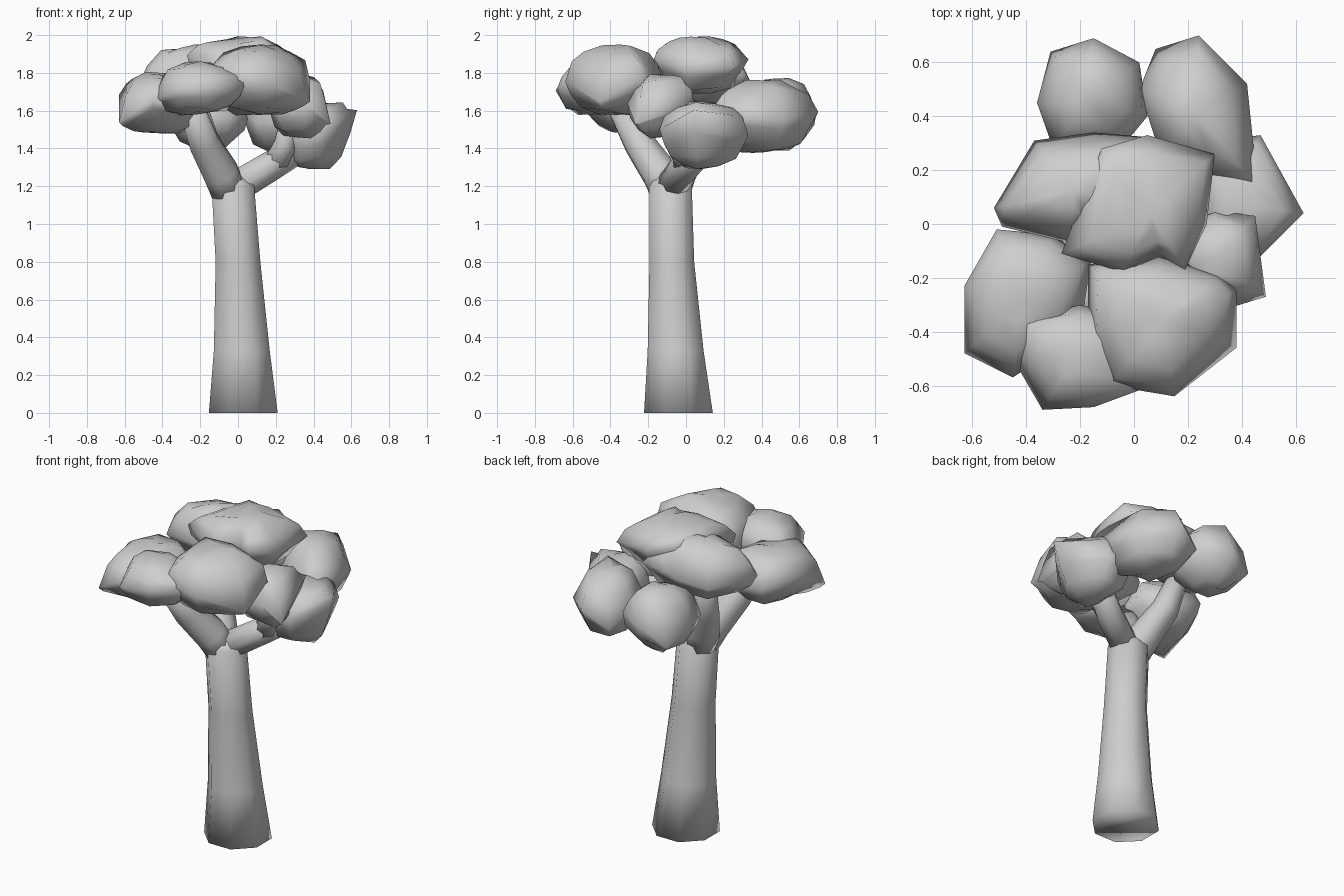
import bpy, bmesh, math, random
from mathutils import Vector

cube = bpy.data.objects.get("Cube")
if cube:
    bpy.data.objects.remove(cube, do_unlink=True)

random.seed(11)
grey = bpy.data.materials.new("plain_grey")
grey.use_nodes = True
colour = (0.62, 0.62, 0.62, 1)
grey.diffuse_color = colour
grey.node_tree.nodes["Principled BSDF"].inputs["Base Color"].default_value = colour


def loft(name, rings, bottom=None, top=None):
    """Skin closed rings of points; ends close to a point or a flat cap."""
    bm = bmesh.new()
    loops = [[bm.verts.new(p) for p in ring] for ring in rings]
    n = len(loops[0])
    for low, high in zip(loops, loops[1:]):
        for i in range(n):
            j = (i + 1) % n
            bm.faces.new((low[i], low[j], high[j], high[i]))
    for loop, tip in ((loops[0], bottom), (loops[-1], top)):
        if tip is None:
            bm.faces.new(loop)
        else:
            v = bm.verts.new(tip)
            for i in range(n):
                bm.faces.new((loop[i], loop[(i + 1) % n], v))
    bmesh.ops.recalc_face_normals(bm, faces=bm.faces)
    mesh = bpy.data.meshes.new(name)
    bm.to_mesh(mesh)
    bm.free()
    mesh.materials.append(grey)
    mesh.polygons.foreach_set("use_smooth", [True] * len(mesh.polygons))
    obj = bpy.data.objects.new(name, mesh)
    bpy.context.collection.objects.link(obj)
    return obj


def limb(name, path, radii, sides=8, level=False):
    """Tapered tube along a path; level keeps the rings horizontal."""
    pts = [Vector(p) for p in path]
    rings = []
    for k, (p, r) in enumerate(zip(pts, radii)):
        along = pts[min(k + 1, len(pts) - 1)] - pts[max(k - 1, 0)]
        if level:
            along = Vector((0, 0, 1))
        turn = Vector((0, 0, 1)).rotation_difference(along.normalized())
        ring = []
        for i in range(sides):
            a = math.tau * (i + 0.5) / sides
            ring.append(p + turn @ Vector((r * math.cos(a), r * math.sin(a), 0)))
        rings.append(ring)
    return loft(name, rings)


def leaf_clump(name, outline, low, rim, high):
    """Lumpy cushion; outline points are x, y and an optional lift of the corner."""
    n = len(outline)
    cx = sum(p[0] for p in outline) / n
    cy = sum(p[1] for p in outline) / n
    # scale of outline, height fraction (negative is below the rim)
    profile = ((0.42, -0.93), (0.72, -0.72), (0.9, -0.35), (1, 0),
               (0.86, 0.5), (0.66, 0.8), (0.33, 0.96))
    lift = [p[2] if len(p) > 2 else random.uniform(-0.04, 0.04) for p in outline]
    rings = []
    for s, h in profile:
        ring = []
        for (x, y, *_), t in zip(outline, lift):
            k = s if s == 1 else s * random.uniform(0.9, 1.06)
            z = rim + h * (high - rim if h > 0 else rim - low)
            z += t * s * (1 - abs(h)) + random.uniform(-0.018, 0.012)
            ring.append((cx + (x - cx) * k, cy + (y - cy) * k, z))
        rings.append(ring)
    return loft(name, rings, (cx, cy, low), (cx, cy, high))


# Trunk, flared at the foot
limb("trunk",
     [(0.028, -0.04, 0), (0.02, -0.055, 0.33), (0, -0.075, 0.8), (-0.027, -0.082, 1.2), (-0.03, -0.085, 1.25)],
     [0.197, 0.16, 0.128, 0.122, 0.08], level=True)

# Branches
limb("front_branch",
     [(-0.04, -0.085, 1.15), (-0.09, -0.14, 1.27), (-0.18, -0.25, 1.43), (-0.25, -0.35, 1.62)],
     [0.1, 0.1, 0.085, 0.07])
limb("back_branch",
     [(-0.04, -0.08, 1.15), (-0.1, -0.03, 1.28), (-0.18, 0.06, 1.45), (-0.24, 0.14, 1.7)],
     [0.1, 0.095, 0.08, 0.055])
limb("side_branch", [(-0.02, -0.085, 1.19), (0.18, 0, 1.31), (0.36, 0.11, 1.41)], [0.085, 0.08, 0.065])
limb("side_branch_fork", [(0.19, 0, 1.31), (0.25, -0.02, 1.42), (0.29, -0.08, 1.6)], [0.07, 0.065, 0.055])

# Foliage: plan outline, then underside, rim and top heights
leaf_clump("crown_left_clump",
           [(-.52, .06, 0), (-.37, .31), (-.15, .34), (.08, .32), (.1, .05), (-.16, -.02), (-.24, -.07), (-.49, -.01)],
           1.62, 1.75, 1.95)
leaf_clump("crown_top_clump",
           [(-.27, -.11, .08), (-.04, -.18), (.1, -.12), (.19, -.17), (.27, 0), (.3, .26, 0), (.05, .33), (-.12, .28, .08)],
           1.69, 1.83, 1.99)
leaf_clump("front_side_clump",
           [(-.63, -.23, .06), (-.51, -.02), (-.3, -.04), (-.16, -.14), (-.2, -.4), (-.45, -.57, .04), (-.63, -.48, -.08)],
           1.48, 1.63, 1.8)
leaf_clump("front_low_clump",
           [(-.45, -.5, -.04), (-.43, -.35), (-.2, -.3), (0, -.35), (.04, -.61, .03), (-.15, -.68), (-.34, -.69, 0)],
           1.58, 1.71, 1.86)
leaf_clump("front_large_clump",
           [(-.17, -.15), (.09, -.12), (.33, -.18), (.38, -.25, .05), (.38, -.46, -.08), (.15, -.64), (-.09, -.6), (-.17, -.4)],
           1.58, 1.73, 1.95)
leaf_clump("side_small_clump",
           [(.2, 0), (.3, .05), (.45, .03, .08), (.49, -.27, -.08), (.36, -.31, .02), (.2, -.28), (.14, -.1)],
           1.46, 1.62, 1.79)
leaf_clump("side_low_clump",
           [(.63, .04, .1), (.47, .33, -.02), (.25, .3), (.22, .05), (.3, -.12), (.45, -.14, 0)],
           1.29, 1.5, 1.65)
leaf_clump("back_right_clump",
           [(.02, .5), (.08, .65, -.08), (.24, .7, .04), (.42, .52, 0), (.46, .13, .05), (.3, .16), (.1, .25)],
           1.38, 1.56, 1.76)
leaf_clump("back_left_clump",
           [(-.36, .45, 0), (-.31, .64, -.09), (-.15, .69, .03), (.02, .6), (.05, .4), (-.05, .28), (-.3, .28)],
           1.39, 1.57, 1.77)
